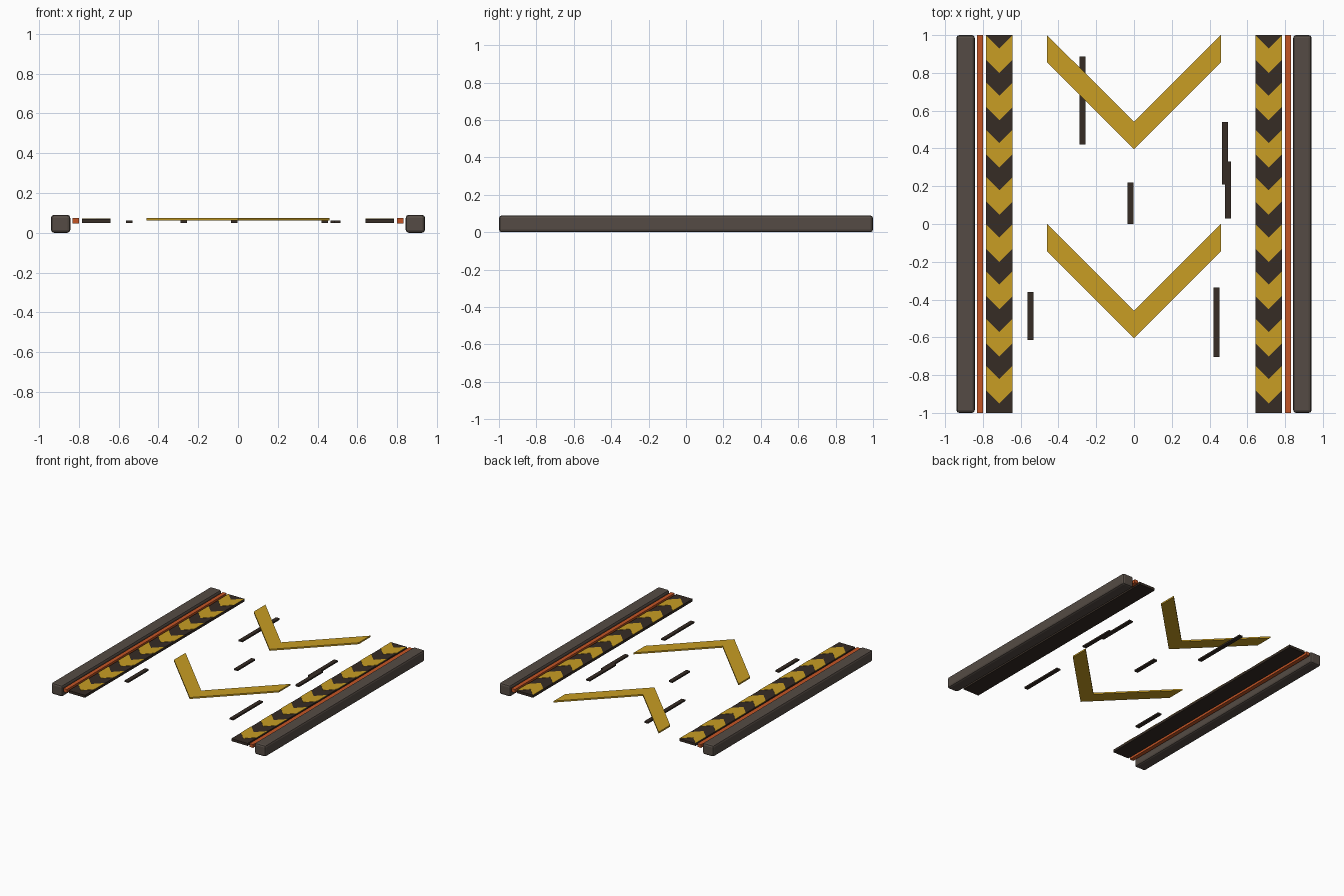
import bpy
import bmesh

cube = bpy.data.objects.get("Cube")
if cube:
    bpy.data.objects.remove(cube, do_unlink=True)


def material(name, rgb):
    m = bpy.data.materials.new(name)
    m.use_nodes = True
    color = (*rgb, 1.0)
    m.diffuse_color = color
    bsdf = m.node_tree.nodes["Principled BSDF"]
    bsdf.inputs["Base Color"].default_value = color
    bsdf.inputs["Roughness"].default_value = 0.8
    return m


YELLOW = material("hazard yellow", (0.58, 0.34, 0.017))
DARK = material("dark rubber", (0.037, 0.025, 0.018))
METAL = material("rail grey brown", (0.09, 0.071, 0.058))
ORANGE = material("orange strip", (0.55, 0.09, 0.018))


def finish(name, bm, mat):
    bmesh.ops.recalc_face_normals(bm, faces=bm.faces)
    mesh = bpy.data.meshes.new(name)
    bm.to_mesh(mesh)
    bm.free()
    mesh.materials.append(mat)
    obj = bpy.data.objects.new(name, mesh)
    bpy.context.collection.objects.link(obj)
    return obj


def box(name, x, y, z, mat):
    """Box from (low, high) ranges."""
    bm = bmesh.new()
    bmesh.ops.create_cube(bm, size=1)
    for v in bm.verts:
        for i, (low, high) in enumerate((x, y, z)):
            v.co[i] = low if v.co[i] < 0 else high
    return finish(name, bm, mat)


def add_chevron(bm, cx, top, half, thick, z):
    """Extruded 45 degree V pointing to -y; top is the y of its outer ends."""
    outline = [(-half, top), (-half, top - thick), (0, top - thick - half),
               (half, top - thick), (half, top), (0, top - half)]
    verts = [bm.verts.new((cx + px, py, z[0])) for px, py in outline]
    # Two quads, one for each arm
    faces = [bm.faces.new([verts[i] for i in ids])
             for ids in ((0, 1, 2, 5), (5, 2, 3, 4))]
    extruded = bmesh.ops.extrude_face_region(bm, geom=faces, use_keep_orig=True)
    for v in extruded["geom"]:
        if isinstance(v, bmesh.types.BMVert):
            v.co.z = z[1]


def side_range(side, a, b):
    return tuple(sorted((side * a, side * b)))


FULL = (-1, 1)
for side, label in ((1, "left"), (-1, "right")):
    # Bevelled outer rail
    rail = box(f"{label}_rail", side_range(side, 0.843, 0.94), FULL, (0, 0.09), METAL)
    bevel = rail.modifiers.new("Bevel", "BEVEL")
    bevel.width = 0.015
    bevel.segments = 2

    # Orange strip and dark plate inside the rail
    box(f"{label}_orange_strip", side_range(side, 0.8, 0.832), FULL, (0.047, 0.073), ORANGE)
    box(f"{label}_hazard_plate", side_range(side, 0.642, 0.784), FULL, (0.05, 0.07), DARK)

    # Row of painted chevrons
    bm = bmesh.new()
    for k in range(8):
        add_chevron(bm, side * 0.713, 1 - 0.25 * k, 0.071, 0.13, (0.069, 0.072))
    finish(f"{label}_hazard_chevrons", bm, YELLOW)

# Large direction arrows on the lane
for name, top in (("back_arrow", 1.0), ("front_arrow", 0.0)):
    bm = bmesh.new()
    add_chevron(bm, 0, top, 0.46, 0.145, (0.061, 0.073))
    finish(name, bm, YELLOW)

# Scattered skid marks: centre x, y start, y end
marks = [(-0.272, 0.42, 0.888), (0.481, 0.21, 0.54), (0.498, 0.03, 0.33),
         (-0.019, 0.0, 0.22), (-0.547, -0.615, -0.36), (0.436, -0.705, -0.335)]
for i, (x, y0, y1) in enumerate(marks):
    box(f"skid_mark_{i + 1}", (x - 0.016, x + 0.016), (y0, y1), (0.05, 0.062), DARK)
